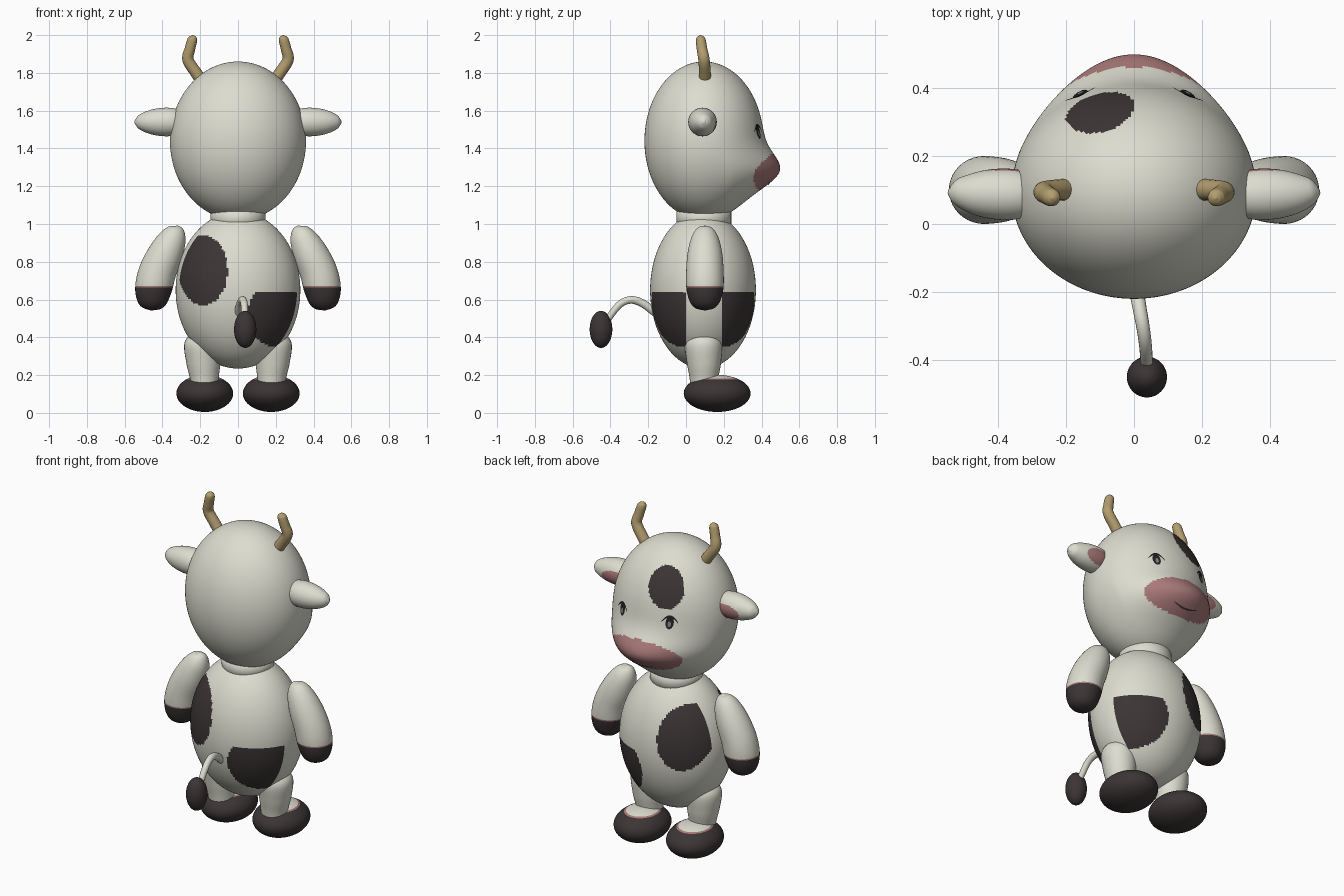
import bpy, bmesh
from math import exp, sqrt, sin, cos, pi
from mathutils import Vector

if "Cube" in bpy.data.objects:
    bpy.data.objects.remove(bpy.data.objects["Cube"], do_unlink=True)


def material(name, r, g, b):
    m = bpy.data.materials.new(name)
    m.use_nodes = True
    m.diffuse_color = (r, g, b, 1)
    m.node_tree.nodes["Principled BSDF"].inputs["Base Color"].default_value = (r, g, b, 1)
    return m


CREAM = material("cream", .72, .72, .63)
DARK = material("dark brown", .045, .035, .036)
PINK = material("pink", .4, .19, .19)
HORN = material("horn tan", .45, .34, .16)
BLACK = material("eye black", .015, .015, .015)
GREY = material("eye grey", .2, .2, .19)


def finish(bm, name, mats, rule=None, cuts=()):
    """Cut along colour borders, colour faces by rule, smooth and link."""
    for co, no in cuts:
        bmesh.ops.bisect_plane(bm, geom=bm.verts[:] + bm.edges[:] + bm.faces[:],
                               plane_co=co, plane_no=no, dist=1e-5)
    bmesh.ops.recalc_face_normals(bm, faces=bm.faces[:])
    for f in bm.faces:
        f.smooth = True
        if rule:
            f.material_index = rule(f.calc_center_median())
    me = bpy.data.meshes.new(name)
    bm.to_mesh(me)
    bm.free()
    for m in mats:
        me.materials.append(m)
    ob = bpy.data.objects.new(name, me)
    bpy.context.collection.objects.link(ob)
    return ob


def ellipsoid(centre, radii, seg=48, rings=32):
    bm = bmesh.new()
    bmesh.ops.create_uvsphere(bm, u_segments=seg, v_segments=rings, radius=1)
    for v in bm.verts:
        v.co = Vector(c + r * k for c, r, k in zip(centre, radii, v.co))
    return bm


def loft(path, side=1, seg=32, sub=6):
    """Round tube through (x, y, z, radius) points, smoothly interpolated."""
    pts = [Vector((p[0] * side, *p[1:])) for p in path]
    ext = [2 * pts[0] - pts[1]] + pts + [2 * pts[-1] - pts[-2]]
    line = []
    for a, b, c, d in zip(ext, ext[1:], ext[2:], ext[3:]):
        for i in range(sub):
            t = i / sub
            line.append(b + (c - a) * t / 2 + (a - 2.5 * b + 2 * c - d / 2) * t * t
                        + (1.5 * (b - c) + (d - a) / 2) * t ** 3)
    line.append(pts[-1])
    bm, rings = bmesh.new(), []
    for i, p in enumerate(line):
        tan = (line[min(i + 1, len(line) - 1)] - line[max(i - 1, 0)]).xyz.normalized()
        u = tan.cross(Vector((0, 1, 0))).normalized()
        if abs(tan.y) > .6:
            u = Vector((1, 0, 0))
        w = tan.cross(u).normalized()
        rings.append([bm.verts.new(p.xyz + max(p.w, .002) * (u * cos(2 * pi * k / seg) + w * sin(2 * pi * k / seg)))
                      for k in range(seg)])
    for r, s in zip(rings, rings[1:]):
        for k in range(seg):
            bm.faces.new((r[k], r[k - 1], s[k - 1], s[k]))
    bm.faces.new(rings[0])
    bm.faces.new(rings[-1])
    return bm


def inside(a, b, ca, cb, ra, rb):
    return ((a - ca) / ra) ** 2 + ((b - cb) / rb) ** 2 < 1


# Body with four patches
def body_rule(p):
    if 0 < p.y < .19:
        return 0
    low = p.z < .64 and inside(p.x, p.z, .2, .52, .15, .17)
    return int(low or inside(p.x, p.z, -.185, .755, .13, .185))


finish(ellipsoid((0, .09, .65), (.33, .28, .415), 160, 110), "body", [CREAM, DARK], body_rule,
       [((0, 0, 0), (0, 1, 0)), ((0, .19, 0), (0, 1, 0)), ((0, 0, .64), (0, 0, 1))])

bm = bmesh.new()
bmesh.ops.create_cone(bm, cap_ends=True, segments=48, radius1=.145, radius2=.145, depth=.12)
bmesh.ops.translate(bm, verts=bm.verts[:], vec=(0, .095, 1.03))
finish(bm, "neck", [CREAM])

# Head: ellipsoid with a soft muzzle bulge
HC, HR = (0, .095, 1.44), (.36, .315, .42)


def bulge(x, z, ny):
    return .11 * exp(-(x / .3) ** 2 - ((z - 1.28) / .115) ** 2) * min(1, max(0, ny * 3))


def head_y(x, z):
    ny = sqrt(max(0, 1 - (x / HR[0]) ** 2 - ((z - HC[2]) / HR[2]) ** 2))
    return HC[1] + HR[1] * ny + bulge(x, z, ny)


def head_rule(p):
    if p.y < .15:
        return 0
    if inside(p.x, p.z, 0, 1.275, .23, .1):
        return 2
    return int(inside(p.x, p.z - .25 * p.x, -.1, 1.69, .1, .105))


bm = ellipsoid(HC, HR, 180, 130)
for v in bm.verts:
    v.co.y += bulge(v.co.x, v.co.z, (v.co.y - HC[1]) / HR[1])
finish(bm, "head", [CREAM, DARK, PINK], head_rule)


# Face details: thin plates that follow the head
def plate(name, rows, mat, lift):
    bm = bmesh.new()
    cols = [[bm.verts.new((x, head_y(x, z) + lift, z)) for z in (a, b)] for x, a, b in rows]
    for c, d in zip(cols, cols[1:]):
        bm.faces.new((c[0], c[1], d[1], d[0]))
    ob = finish(bm, name, [mat])
    if ob.data.polygons[0].normal.y < 0:
        ob.data.flip_normals()


def oval(cx, cz, rx, rz, n=16):
    t = [pi * i / n for i in range(n + 1)]
    return [(cx - rx * cos(a), cz - rz * sin(a) - .0003, cz + rz * sin(a) + .0003) for a in t]


def arch(cx, cz, half, rise, width, n=16):
    u = [2 * i / n - 1 for i in range(n + 1)]
    return [(cx + half * k, cz - rise * k * k - width * (1 - .6 * k * k), cz - rise * k * k) for k in u]


for side, word in ((1, "left"), (-1, "right")):
    x = .158 * side
    plate(word + "_eye", oval(x, 1.487, .021, .036), BLACK, .004)
    plate(word + "_eye_glint", oval(x, 1.479, .009, .016), GREY, .006)
    plate(word + "_lash", arch(x, 1.53, .043, .038, .014), BLACK, .007)

    # Horns, ears, arms, legs and feet
    finish(loft([(.185, .1, 1.75, .032), (.225, .1, 1.805, .031), (.265, .095, 1.87, .03),
                 (.255, .085, 1.925, .028), (.242, .078, 1.975, .026), (.24, .076, 1.992, .017),
                 (.24, .075, 2, .002)], side, 20), word + "_horn", [HORN])
    finish(loft([(.29, .087, 1.54, .06), (.35, .087, 1.54, .074), (.41, .088, 1.54, .074),
                 (.47, .09, 1.54, .062), (.52, .095, 1.54, .04), (.54, .098, 1.54, .018),
                 (.546, .1, 1.54, .002)], side, 64, 12), word + "_ear", [CREAM, PINK],
           lambda p: int(p.y > .1 and inside(abs(p.x), p.z, .36, 1.525, .1, .045)))
    finish(loft([(.318, .1, .992, .002), (.322, .1, .975, .04), (.342, .1, .93, .07),
                 (.38, .1, .85, .091), (.425, .1, .75, .099), (.447, .1, .66, .098),
                 (.455, .1, .59, .08), (.458, .1, .555, .05), (.459, .1, .542, .002)], side, 40),
           word + "_arm", [CREAM, PINK, DARK], lambda p: 0 if p.z > .672 else 1 if p.z > .665 else 2,
           [((0, 0, .672), (0, 0, 1)), ((0, 0, .665), (0, 0, 1))])
    finish(loft([(.187, .09, .435, .002), (.187, .09, .42, .055), (.187, .092, .37, .097),
                 (.183, .095, .27, .091), (.178, .095, .19, .077), (.176, .095, .13, .07)], side),
           word + "_leg", [CREAM])
    finish(ellipsoid((.176 * side, .165, .103), (.15, .177, .098), 64, 40), word + "_foot",
           [CREAM, PINK, DARK], lambda p: 0 if p.z > .183 else 1 if p.z > .178 else 2,
           [((0, 0, .183), (0, 0, 1)), ((0, 0, .178), (0, 0, 1))])

plate("mouth", [(x, -b + 2.43, -a + 2.43) for x, a, b in arch(0, 1.225, .08, .018, .007)], DARK, .004)

# Tail and tuft
finish(loft([(0, -.12, .49, .022), (.005, -.18, .545, .022), (.015, -.24, .585, .021),
             (.025, -.295, .598, .02), (.033, -.35, .575, .019), (.037, -.4, .515, .018),
             (.04, -.44, .45, .016)], 1, 16), "tail", [CREAM])
finish(ellipsoid((.038, -.45, .442), (.059, .06, .098)), "tail_tuft", [DARK])
